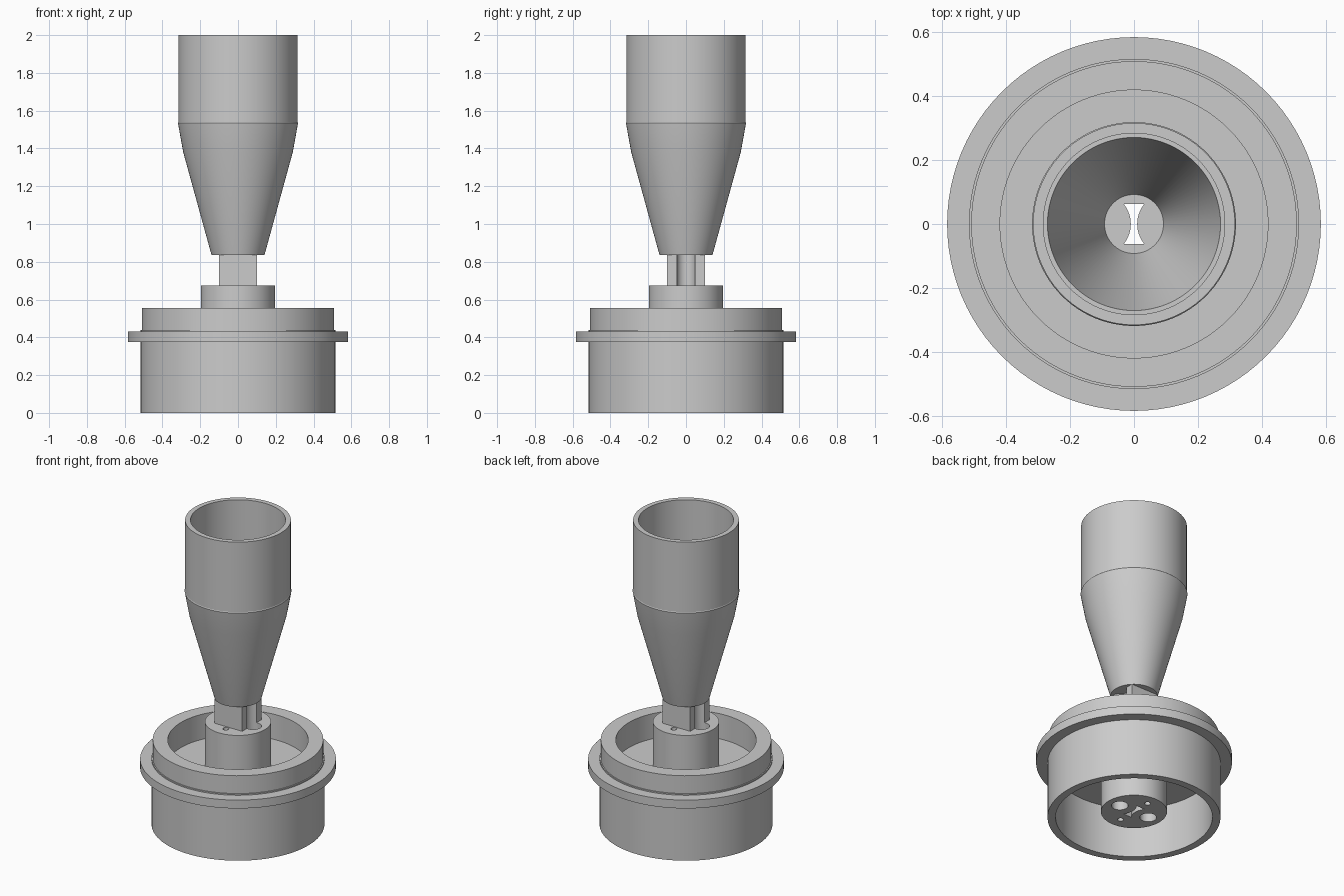
import bpy, bmesh, math

if "Cube" in bpy.data.objects:
    bpy.data.objects.remove(bpy.data.objects["Cube"])

SEG = 96
grey = bpy.data.materials.new("light grey plastic")
grey.diffuse_color = (0.6, 0.6, 0.6, 1)
grey.use_nodes = True
grey.node_tree.nodes["Principled BSDF"].inputs["Base Color"].default_value = grey.diffuse_color


def make(name, bm):
    bmesh.ops.remove_doubles(bm, verts=bm.verts, dist=1e-5)
    bmesh.ops.recalc_face_normals(bm, faces=bm.faces)
    me = bpy.data.meshes.new(name)
    bm.to_mesh(me)
    bm.free()
    ob = bpy.data.objects.new(name, me)
    bpy.context.collection.objects.link(ob)
    me.materials.append(grey)
    return ob


def lathe(name, profile):
    """Revolve a closed (radius, z) outline; points on the axis become caps."""
    bm = bmesh.new()
    rings = []
    for r, z in profile:
        if r == 0:
            rings.append([bm.verts.new((0, 0, z))] * SEG)
        else:
            rings.append([bm.verts.new((r * math.cos(2 * math.pi * i / SEG),
                                        r * math.sin(2 * math.pi * i / SEG), z))
                          for i in range(SEG)])
    pairs = zip(rings, rings[1:])
    for a, b in pairs:
        for i in range(SEG):
            j = (i + 1) % SEG
            quad = list(dict.fromkeys((a[i], a[j], b[j], b[i])))
            bm.faces.new(quad)
    return make(name, bm)


def prism(name, outline, z0, z1):
    bm = bmesh.new()
    low = [bm.verts.new((x, y, z0)) for x, y in outline]
    high = [bm.verts.new((x, y, z1)) for x, y in outline]
    bm.faces.new(low[::-1])
    bm.faces.new(high)
    n = len(outline)
    for i in range(n):
        j = (i + 1) % n
        bm.faces.new((low[i], low[j], high[j], high[i]))
    return make(name, bm)


def circle(cx, cy, r, n=40):
    return [(cx + r * math.cos(2 * math.pi * i / n), cy + r * math.sin(2 * math.pi * i / n))
            for i in range(n)]


def cut(ob, cutters):
    for c in cutters:
        m = ob.modifiers.new("cut", 'BOOLEAN')
        m.operation, m.solver, m.object = 'DIFFERENCE', 'EXACT', c
    bpy.context.view_layer.update()
    me = bpy.data.meshes.new_from_object(
        ob.evaluated_get(bpy.context.evaluated_depsgraph_get()))
    ob.modifiers.clear()
    ob.data = me


# Base: flanged cup, open above and below, with a central hub through its floor
base = lathe("base", [
    (0, 0.04), (0.197, 0.04), (0.197, 0.33), (0.467, 0.33), (0.467, 0), (0.515, 0),
    (0.515, 0.375), (0.583, 0.375), (0.583, 0.43), (0.515, 0.43), (0.515, 0.438),
    (0.508, 0.438), (0.508, 0.555), (0.418, 0.555), (0.418, 0.39), (0.197, 0.39),
    (0.197, 0.675), (0, 0.675)])

# Funnel: straight collar, tapered body, thin floor
funnel = lathe("funnel", [
    (0, 0.835), (0.14, 0.835), (0.29, 1.38), (0.318, 1.535), (0.315, 1.54), (0.315, 2.0),
    (0.283, 2.0), (0.283, 1.54), (0.27, 1.54), (0.092, 0.865), (0, 0.865)])

# Square neck joining hub and funnel
neck = prism("neck", [(-0.1, -0.1), (0.1, -0.1), (0.1, 0.1), (-0.1, 0.1)], 0.675, 0.835)

# Waisted centre slot, concentric with the side channels
ys = [-0.062 + 0.124 * i / 16 for i in range(17)]
side = [(0.11 - math.sqrt(0.1 ** 2 - y * y), y) for y in ys]
slot = prism("slot_cutter", side + [(-x, y) for x, y in reversed(side)], -0.1, 1.0)

# Side channels and small vent holes
channels = [prism("channel_cutter", circle(s * 0.11, 0, 0.05), -0.1, 0.835) for s in (-1, 1)]
vents = [prism("vent_cutter", circle(0, s * 0.125, 0.018, 24), -0.1, 0.8) for s in (-1, 1)]

cut(base, [slot] + channels + vents)
cut(neck, [slot] + channels)
cut(funnel, [slot])
for c in [slot] + channels + vents:
    bpy.data.objects.remove(c)

# Smooth round walls, keep edges crisp
for ob in (base, funnel, neck):
    bpy.ops.object.select_all(action='DESELECT')
    ob.select_set(True)
    bpy.context.view_layer.objects.active = ob
    bpy.ops.object.shade_smooth_by_angle(angle=math.radians(30))
